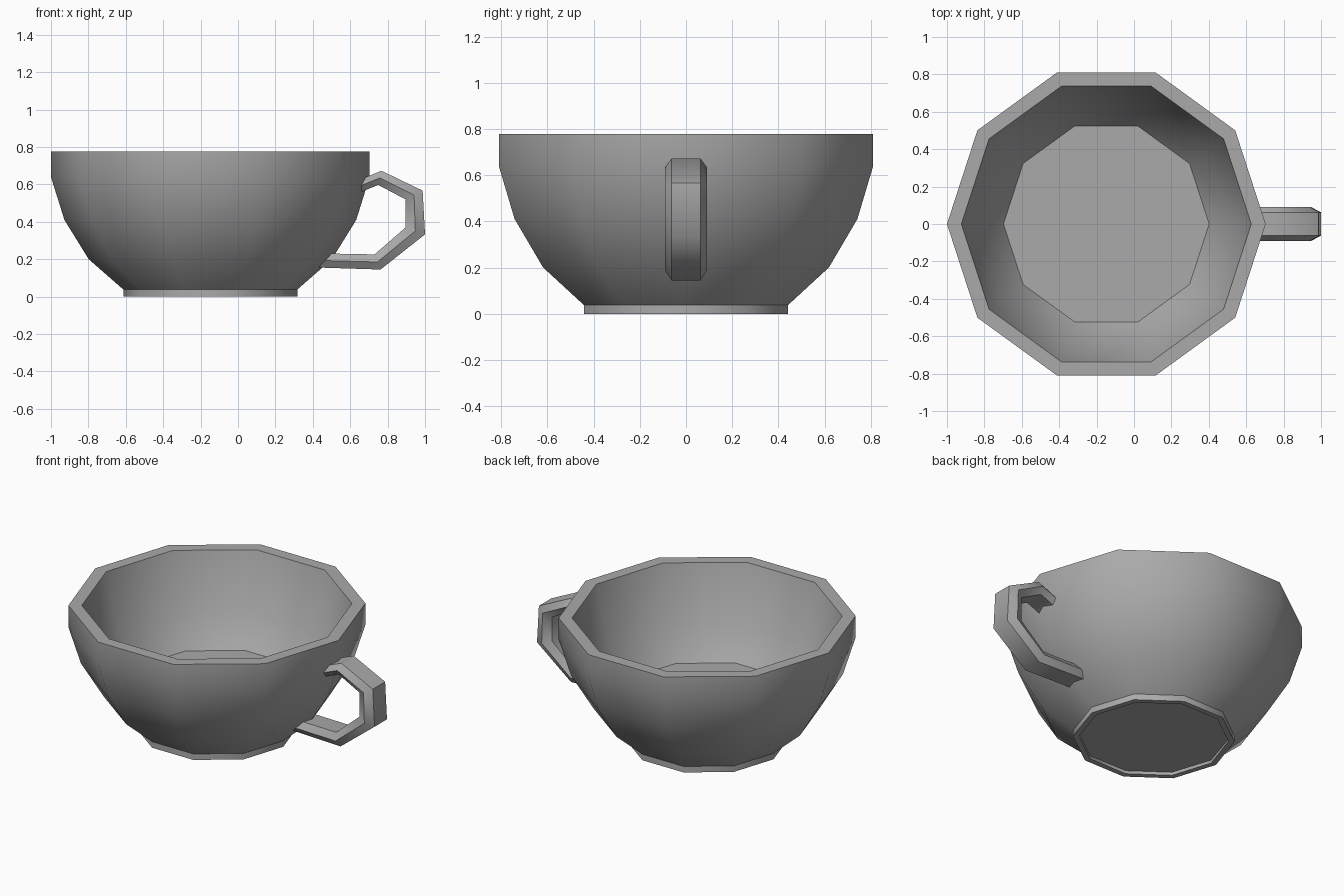
import bpy, bmesh, math

cube = bpy.data.objects.get("Cube")
if cube:
    bpy.data.objects.remove(cube, do_unlink=True)

grey = bpy.data.materials.new("grey ceramic")
grey.use_nodes = True
colour = (0.4, 0.4, 0.4, 1)
grey.diffuse_color = colour
grey.node_tree.nodes["Principled BSDF"].inputs["Base Color"].default_value = colour

SIDES = 10
CENTRE_X = -0.148


def loft(name, rings, sharp_angle, sharp_lengthwise=False):
    """Skin a list of equal point rings, cap both ends and set sharp edges."""
    bm = bmesh.new()
    loops = [[bm.verts.new(p) for p in ring] for ring in rings]
    count = len(rings[0])
    lengthwise = []
    for a, b in zip(loops, loops[1:]):
        for i in range(count):
            j = (i + 1) % count
            bm.faces.new((a[i], a[j], b[j], b[i]))
            lengthwise.append(bm.edges.get((a[i], b[i])))
    for loop in (loops[0], loops[-1]):
        bm.faces.new(loop)
    bmesh.ops.recalc_face_normals(bm, faces=bm.faces)
    for face in bm.faces:
        face.smooth = True
    for edge in bm.edges:
        edge.smooth = edge.calc_face_angle(0) < math.radians(sharp_angle)
    if sharp_lengthwise:
        for edge in lengthwise:
            edge.smooth = False
    mesh = bpy.data.meshes.new(name)
    bm.to_mesh(mesh)
    bm.free()
    mesh.materials.append(grey)
    obj = bpy.data.objects.new(name, mesh)
    bpy.context.collection.objects.link(obj)
    return obj


def decagon(radius, z):
    return [(CENTRE_X + radius * math.cos(math.tau * i / SIDES),
             radius * math.sin(math.tau * i / SIDES), z) for i in range(SIDES)]


# Bowl: recessed underside, foot ring, outer wall, rim, inner wall, floor
profile = [(0.43, 0.02), (0.43, 0), (0.465, 0), (0.465, 0.038),
           (0.65, 0.2), (0.78, 0.41), (0.852, 0.64), (0.852, 0.777),
           (0.775, 0.777), (0.68, 0.42), (0.55, 0.24)]
loft("cup_bowl", [decagon(r, z) for r, z in profile], 55)
bowl_mesh = bpy.data.objects["cup_bowl"].data

# Crease where the bowl meets its foot
for edge in bowl_mesh.edges:
    if all(abs(bowl_mesh.vertices[v].co.z - 0.038) < 0.001 for v in edge.vertices):
        edge.use_edge_sharp = True

# Handle: six-sided section between an outer and an inner outline
outer = [(0.65, 0.625), (0.767, 0.673), (0.987, 0.567),
         (1.0, 0.333), (0.762, 0.145), (0.42, 0.156)]
inner = [(0.645, 0.555), (0.75, 0.597), (0.896, 0.52),
         (0.896, 0.37), (0.73, 0.226), (0.46, 0.231)]
sections = []
for (ox, oz), (ix, iz) in zip(outer, inner):
    mx, mz = (ox + ix) / 2, (oz + iz) / 2
    sections.append([(ox, -0.062, oz), (ox, 0.062, oz), (mx, 0.09, mz),
                     (ix, 0.062, iz), (ix, -0.062, iz), (mx, -0.09, mz)])
loft("cup_handle", sections, 58, sharp_lengthwise=True)
